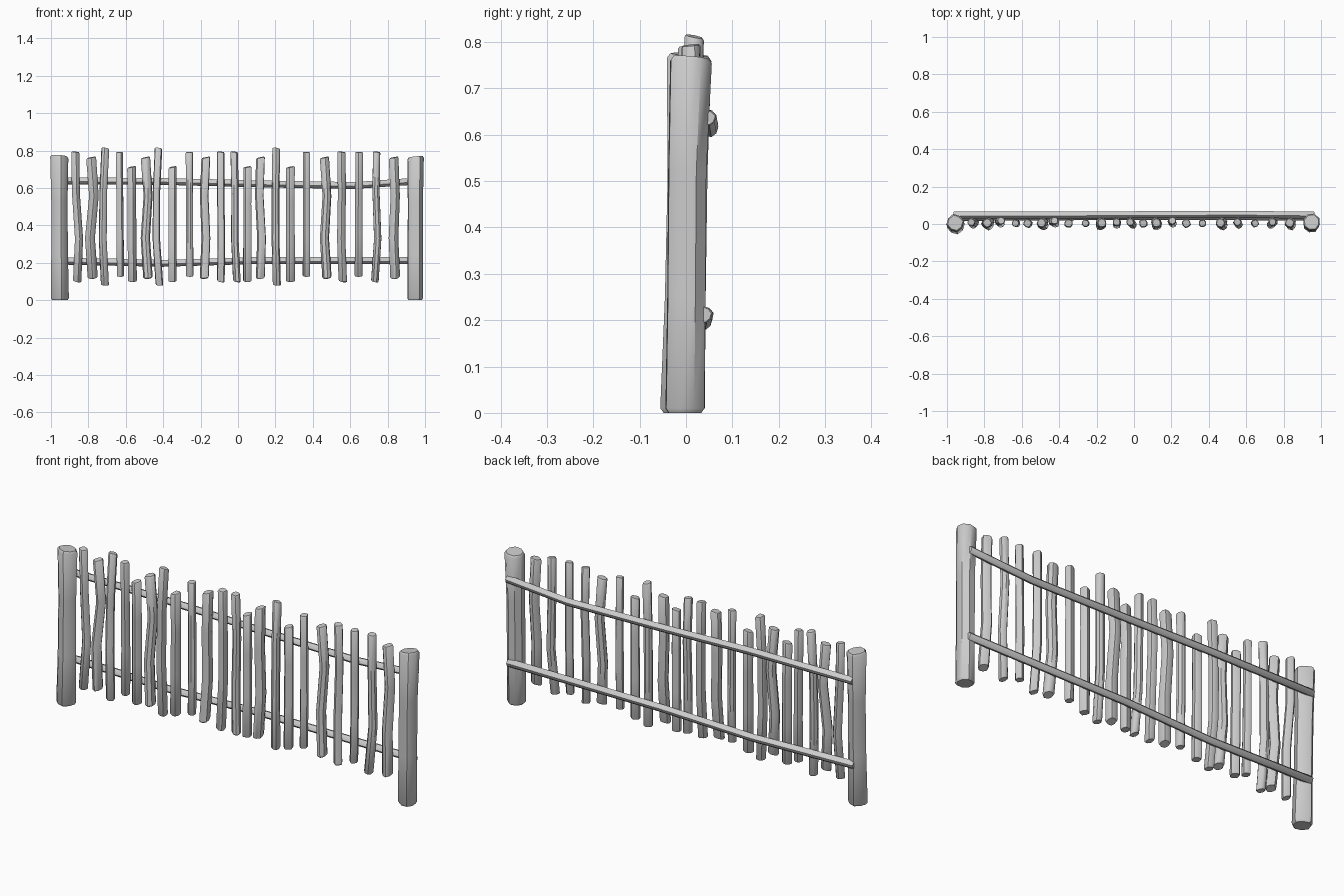
import bpy, bmesh, math
from mathutils import Vector

if "Cube" in bpy.data.objects:
    bpy.data.objects.remove(bpy.data.objects["Cube"])


def log(name, pts, radii, sides=8, tilt0=(0, 0), tilt1=(0, 0), along='z', phase=0.2):
    """Rough-cut pole through pts; both ends are slanted and slightly rounded."""
    u, v = ((Vector((1, 0, 0)), Vector((0, 1, 0))) if along == 'z'
            else (Vector((0, 1, 0)), Vector((0, 0, 1))))
    w = u.cross(v)
    pts = [Vector(p) for p in pts]
    bm = bmesh.new()
    rings = []

    def ring(c, r, tilt):
        out = []
        for k in range(sides):
            a = 2 * math.pi * k / sides + phase
            d = r * (1 + 0.06 * math.sin(3 * k + phase * 7))
            x, y = d * math.cos(a), d * math.sin(a)
            out.append(bm.verts.new(c + u * x + v * y + w * (tilt[0] * x + tilt[1] * y)))
        rings.append(out)

    e = radii[0] * 0.22
    last = len(pts) - 1
    for i, (p, r) in enumerate(zip(pts, radii)):
        tilt = tilt0 if i == 0 else tilt1 if i == last else (0, 0)
        if i == 0:
            ring(p, r - e * 0.7, tilt)
            ring(p + w * e, r, tilt)
        elif i == last:
            ring(p - w * e, r, tilt)
            ring(p, r - e * 0.7, tilt)
        else:
            ring(p, r, tilt)
    for a, b in zip(rings, rings[1:]):
        for k in range(sides):
            n = (k + 1) % sides
            bm.faces.new((a[k], a[n], b[n], b[k]))
    bm.faces.new(rings[0][::-1])
    bm.faces.new(rings[-1])
    bmesh.ops.recalc_face_normals(bm, faces=bm.faces)
    me = bpy.data.meshes.new(name)
    bm.to_mesh(me)
    bm.free()
    ob = bpy.data.objects.new(name, me)
    bpy.context.collection.objects.link(ob)
    bpy.ops.object.select_all(action='DESELECT')
    ob.select_set(True)
    bpy.context.view_layer.objects.active = ob
    bpy.ops.object.shade_smooth_by_angle(angle=math.radians(40))
    return ob


# End posts
log("left_post", [(-.953, -.008, 0), (-.954, -.002, .25), (-.955, .003, .52), (-.956, .006, .773)],
    [.047, .043, .042, .047], tilt1=(-.08, -.08))
log("right_post", [(.948, -.003, 0), (.948, 0, .25), (.949, .002, .52), (.95, .010, .766)],
    [.044, .043, .043, .047], tilt1=(.1, -.08), phase=.5)

# Horizontal rails behind the pickets
log("lower_rail", [(-.965, .036, .21), (-.4, .038, .197), (.1, .041, .212), (.965, .038, .212)],
    [.019, .018, .018, .019], along='x')
log("upper_rail", [(-.965, .047, .638), (-.4, .047, .635), (.1, .05, .622), (.62, .051, .613), (.965, .047, .637)],
    [.018, .018, .018, .018, .018], along='x')

# Picket kinds: bottom z, top z, radius, sideways bend, depth bend, end slants
kinds = {
    'A': (.12, .763, .0255, (0, -.006, .006, 0), (-.01, 0, .008, .004), (.1, .3), (.2, .1)),
    'T': (.08, .812, .0215, (0, -.012, -.010, 0), (0, .01, .012, .016), (-.1, .1), (-.15, -.2)),
    'S': (.10, .712, .0235, (0, 0, 0, 0), (0, .002, .004, .002), (0, .1), (.2, .15)),
    'M': (.127, .792, .0205, (0, 0, 0, 0), (0, .004, .004, .002), (0, .1), (0, .1)),
    'L': (.10, .793, .0215, (0, .006, 0, 0), (-.006, .006, .012, .008), (-.2, .2), (-.1, .1)),
}
# Pickets left to right: kind, bottom x, top x, bend direction
pickets = [
    ('L', -.86, -.87, 2.2), ('A', -.777, -.785, 2), ('T', -.712, -.71, 1), ('M', -.628, -.634, 1),
    ('S', -.565, -.569, 1), ('A', -.482, -.495, 1.6), ('T', -.42, -.425, 1.2), ('S', -.35, -.35, 1),
    ('M', -.258, -.26, 1), ('A', -.18, -.172, -1), ('L', -.092, -.093, .6), ('L', -.006, -.02, -1),
    ('S', .05, .05, 1.5), ('A', .12, .12, -1), ('T', .208, .205, .5), ('S', .28, .28, 1),
    ('M', .366, .366, 1), ('A', .475, .462, 1.5), ('L', .56, .553, -1), ('M', .645, .648, 1),
    ('L', .732, .741, 2), ('A', .84, .832, 1),
]
for i, (kind, xb, xt, s) in enumerate(pickets):
    z0, z1, r, bx, by, t0, t1 = kinds[kind]
    pts = []
    for j, t in enumerate((0, .33, .68, 1)):
        pts.append((xb + (xt - xb) * t + bx[j] * s, by[j] + .002, z0 + (z1 - z0) * t))
    log(f"picket_{i + 1:02d}", pts, [r, r * .98, r * .95, r * .98], tilt0=t0, tilt1=t1, phase=.2 + i * .6)
